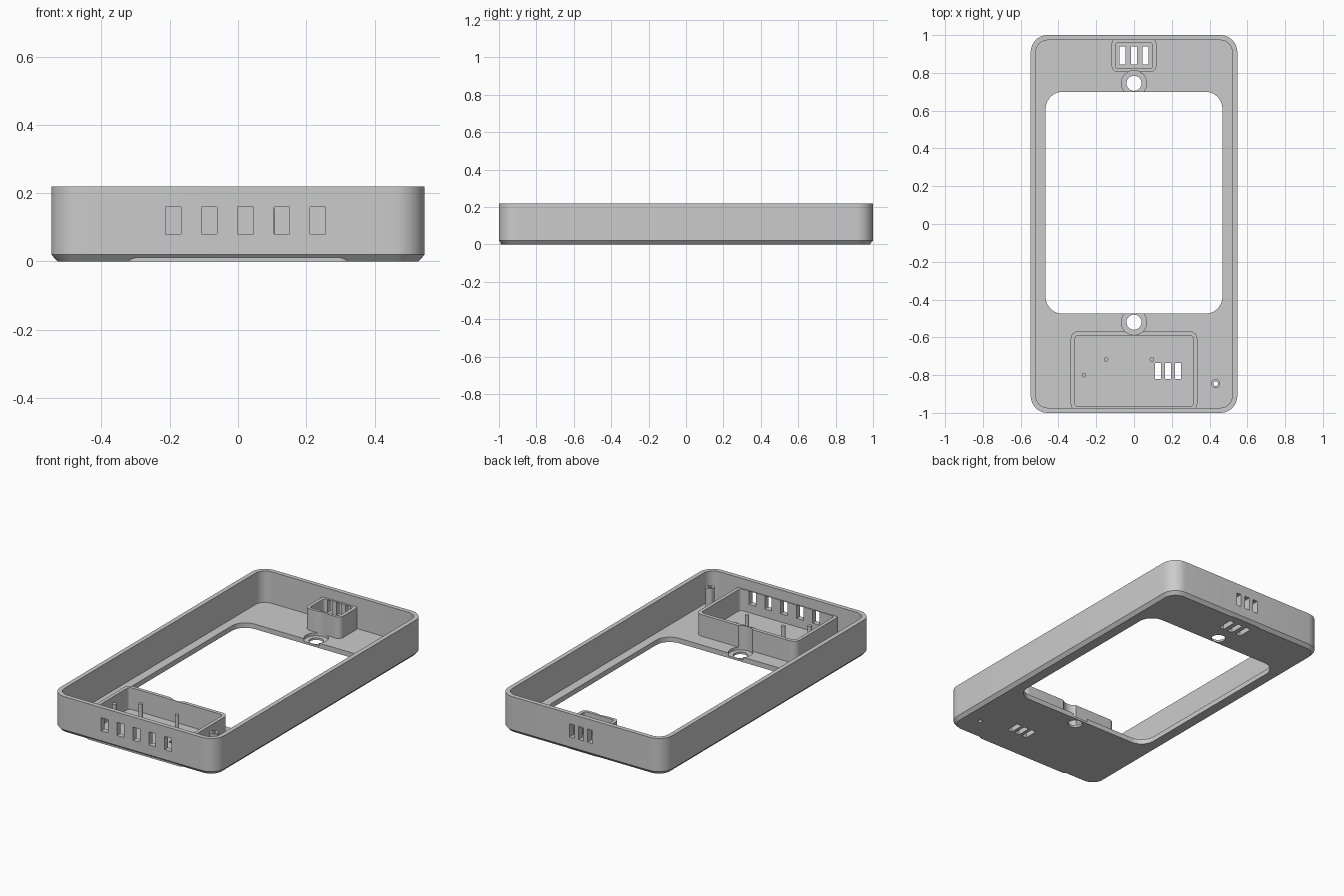
import bpy, bmesh, math

if "Cube" in bpy.data.objects:
    bpy.data.objects.remove(bpy.data.objects["Cube"])

grey = bpy.data.materials.new("plain grey")
grey.diffuse_color = (0.6, 0.6, 0.6, 1)
grey.use_nodes = True
grey.node_tree.nodes["Principled BSDF"].inputs["Base Color"].default_value = grey.diffuse_color


def rounded_rect(x0, x1, y0, y1, r, n=10):
    """Outline of a rectangle with rounded corners, counter-clockwise."""
    if r <= 0:
        return [(x0, y0), (x1, y0), (x1, y1), (x0, y1)]
    pts = []
    corners = [(x1 - r, y1 - r), (x0 + r, y1 - r), (x0 + r, y0 + r), (x1 - r, y0 + r)]
    for q, (cx, cy) in enumerate(corners):
        for i in range(n + 1):
            a = math.pi / 2 * (q + i / n)
            pts.append((cx + r * math.cos(a), cy + r * math.sin(a)))
    return pts


def circle(cx, cy, r, n=32):
    return [(cx + r * math.cos(2 * math.pi * i / n), cy + r * math.sin(2 * math.pi * i / n))
            for i in range(n)]


def loft(name, layers):
    """Solid through equal-sized outlines given as (outline, z)."""
    bm = bmesh.new()
    rings = [[bm.verts.new((x, y, z)) for x, y in outline] for outline, z in layers]
    for a, b in zip(rings, rings[1:]):
        for i in range(len(a)):
            j = (i + 1) % len(a)
            bm.faces.new((a[i], a[j], b[j], b[i]))
    bm.faces.new(rings[0][::-1])
    bm.faces.new(rings[-1])
    bmesh.ops.recalc_face_normals(bm, faces=bm.faces)
    me = bpy.data.meshes.new(name)
    bm.to_mesh(me)
    bm.free()
    me.materials.append(grey)
    ob = bpy.data.objects.new(name, me)
    bpy.context.collection.objects.link(ob)
    return ob


def prism(name, outline, z0, z1):
    return loft(name, [(outline, z0), (outline, z1)])


def combine(target, tool, op):
    """Apply a boolean and discard the tool."""
    mod = target.modifiers.new("cut", 'BOOLEAN')
    mod.operation, mod.solver, mod.object = op, 'EXACT', tool
    dg = bpy.context.evaluated_depsgraph_get()
    dg.update()
    me = bpy.data.meshes.new_from_object(target.evaluated_get(dg))
    target.modifiers.clear()
    target.data = me
    bpy.data.objects.remove(tool)


def cut(target, outline, z0, z1):
    combine(target, prism("cutter", outline, z0, z1), 'DIFFERENCE')


FLOOR, TOP, BOX_TOP = 0.03, 0.22, 0.16

# Tray with chamfered bottom edge, hollow inside, large opening in the floor
c = 0.018
outer = rounded_rect(-0.547, 0.547, -1, 1, 0.09)
case = loft("case", [(rounded_rect(-0.547 + c, 0.547 - c, -1 + c, 1 - c, 0.09 - c), 0),
                     (outer, 0.02), (outer, TOP)])
cut(case, rounded_rect(-0.52, 0.52, -0.973, 0.973, 0.063), FLOOR, 0.4)
cut(case, rounded_rect(-0.468, 0.468, -0.475, 0.70, 0.09), -0.1, 0.1)

# Front and rear compartments
for block, pocket in [((-0.335, 0.335, -0.992, -0.568, 0.04), (-0.314, 0.314, -0.967, -0.59, 0.02)),
                      ((-0.118, 0.118, 0.805, 0.985, 0.03), (-0.097, 0.097, 0.822, 0.96, 0.012))]:
    combine(case, prism("block", rounded_rect(*block), 0, BOX_TOP), 'UNION')
    cut(case, rounded_rect(*pocket), FLOOR, BOX_TOP + 0.01)
    # restore the rim height clearance above the pocket only inside the tray

# Counterbored screw holes
for y in (0.745, -0.52):
    cut(case, circle(0, y, 0.067, 48), 0.013, 0.3)
    cut(case, circle(0, y, 0.04), -0.1, 0.1)

# Floor vents and rear wall vents
for i in (-1, 0, 1):
    x = 0.18 + 0.053 * i
    cut(case, rounded_rect(x - 0.016, x + 0.016, -0.82, -0.735, 0), -0.1, 0.1)
    x = 0.06 * i
    cut(case, rounded_rect(x - 0.016, x + 0.016, 0.845, 0.94, 0), -0.1, 0.05)
    cut(case, rounded_rect(x - 0.016, x + 0.016, 0.94, 1.1, 0), 0.08, 0.159)

# Front wall windows
for i in range(5):
    x = 0.022 + 0.106 * (i - 2)
    cut(case, rounded_rect(x - 0.023, x + 0.023, -1.1, -0.94, 0), 0.08, 0.159)

# Hollow post, open through the floor
post = prism("hollow_post", circle(0.432, -0.845, 0.024), 0.015, 0.185)
cut(post, circle(0.432, -0.845, 0.012), -0.1, 0.3)
cut(case, circle(0.432, -0.845, 0.012), -0.1, 0.1)

# Locating pins in the front compartment
pins = [prism("locating_pin", circle(x, y, 0.012, 24), 0.02, 0.155)
        for x, y in [(-0.265, -0.8), (-0.148, -0.717), (0.095, -0.717)]]

# Smooth curves, sharp edges
bpy.ops.object.select_all(action='DESELECT')
for ob in [case, post] + pins:
    ob.select_set(True)
bpy.context.view_layer.objects.active = case
bpy.ops.object.shade_smooth_by_angle(angle=math.radians(30))
